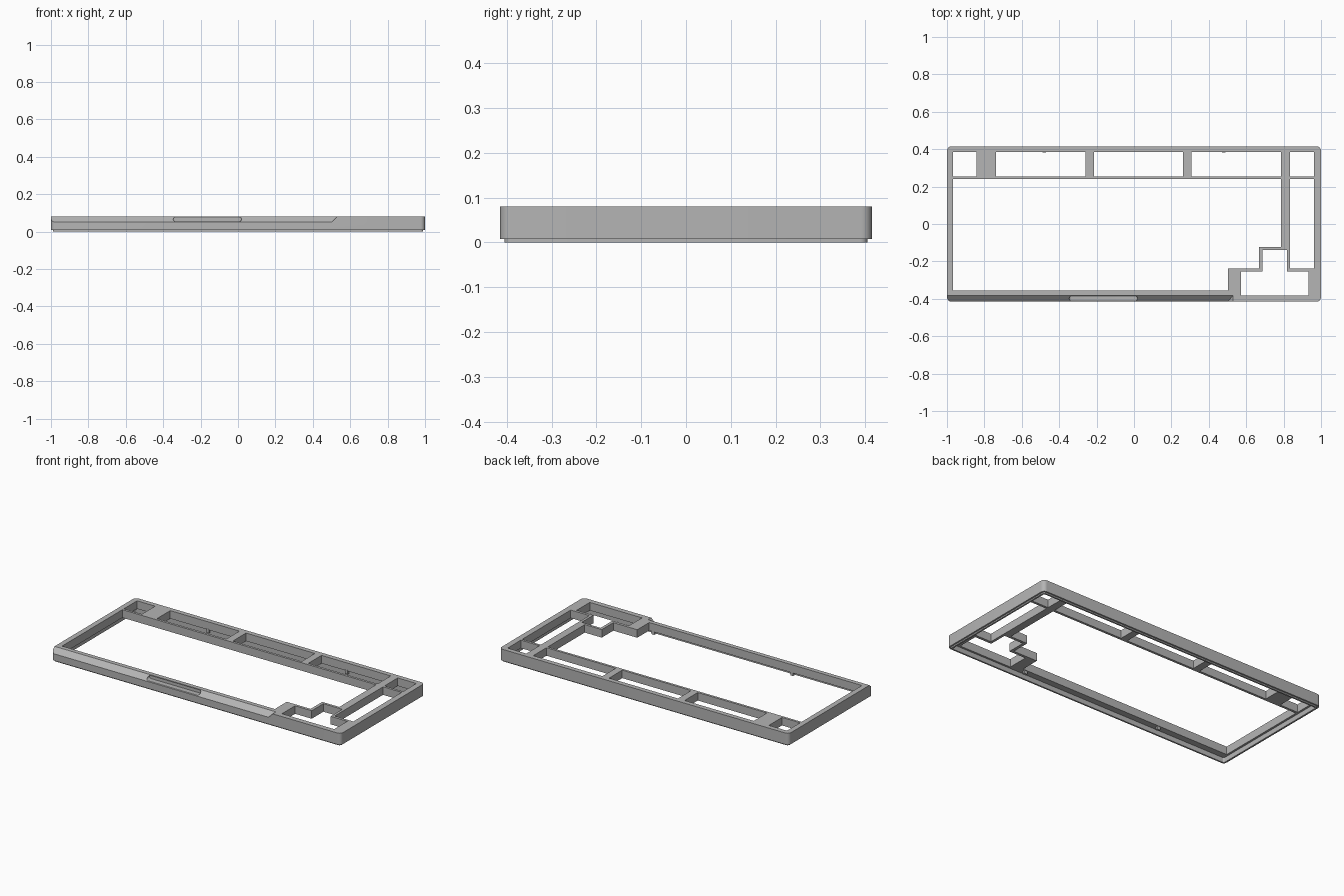
import bpy, bmesh, math

default = bpy.data.objects.get("Cube")
if default:
    bpy.data.objects.remove(default, do_unlink=True)

grey = bpy.data.materials.new("case_grey")
grey.use_nodes = True
colour = (0.46, 0.46, 0.46, 1)
grey.diffuse_color = colour
grey.node_tree.nodes["Principled BSDF"].inputs["Base Color"].default_value = colour

HX, HY = 1.0, 0.415            # half width and half depth
BASE, TOP, LEDGE = 0.008, 0.08, 0.03


def loft(name, lower, upper):
    """Closed solid between two matching loops of 3D points."""
    bm = bmesh.new()
    a = [bm.verts.new(p) for p in lower]
    b = [bm.verts.new(p) for p in upper]
    bm.faces.new(a[::-1])
    bm.faces.new(b)
    for i in range(len(a)):
        j = (i + 1) % len(a)
        bm.faces.new((a[i], a[j], b[j], b[i]))
    bmesh.ops.recalc_face_normals(bm, faces=bm.faces)
    mesh = bpy.data.meshes.new(name)
    bm.to_mesh(mesh)
    bm.free()
    mesh.materials.append(grey)
    ob = bpy.data.objects.new(name, mesh)
    bpy.context.collection.objects.link(ob)
    return ob


def prism(name, outline, z0, z1):
    return loft(name, [(x, y, z0) for x, y in outline], [(x, y, z1) for x, y in outline])


def rect(x0, x1, y0, y1):
    return [(x0, y0), (x1, y0), (x1, y1), (x0, y1)]


def rounded(inset, radius, steps=8):
    """Rounded rectangle, inset from the outer footprint."""
    points = []
    corners = [(1, 1), (-1, 1), (-1, -1), (1, -1)]
    for q, (sx, sy) in enumerate(corners):
        for i in range(steps + 1):
            t = math.pi / 2 * (q + i / steps)
            points.append((sx * (HX - inset - radius) + radius * math.cos(t),
                           sy * (HY - inset - radius) + radius * math.sin(t)))
    return points


def cut(target, cutter):
    mod = target.modifiers.new("cut", 'BOOLEAN')
    mod.operation = 'DIFFERENCE'
    mod.solver = 'EXACT'
    mod.object = cutter
    bpy.ops.object.select_all(action='DESELECT')
    bpy.context.view_layer.objects.active = target
    target.select_set(True)
    bpy.ops.object.modifier_apply(modifier=mod.name)
    bpy.data.objects.remove(cutter, do_unlink=True)


# Main frame and the narrow lip beneath it
frame = prism("case_frame", rounded(0, 0.024), BASE, TOP)
lip = prism("bottom_lip", rounded(0.01, 0.016), 0, BASE)

# Hollow underside, leaving a thin outer rim
cut(frame, prism("underside_cutter", rounded(0.02, 0.01), -0.1, LEDGE))
cut(lip, prism("lip_cutter", rounded(0.02, 0.01), -0.1, 0.1))

# Key openings
BACK, ROW, BAR = 0.385, 0.255, 0.24
openings = [rect(x0, x1, ROW, BACK) for x0, x1 in
            ((-0.967, -0.842), (-0.738, -0.26), (-0.214, 0.262),
             (0.307, 0.786), (0.834, 0.963))]
openings += [
    # main key field, stepped around the arrow keys
    [(-0.967, -0.355), (0.503, -0.355), (0.503, -0.237), (0.668, -0.237),
     (0.668, -0.123), (0.786, -0.123), (0.786, BAR), (-0.967, BAR)],
    # side column
    rect(0.834, 0.963, -0.237, BAR),
    # arrow keys
    [(0.572, -0.383), (0.933, -0.383), (0.933, -0.254), (0.818, -0.254),
     (0.818, -0.139), (0.687, -0.139), (0.687, -0.254), (0.572, -0.254)],
]
for outline in openings:
    cut(frame, prism("opening_cutter", outline, -0.1, 0.2))

# Sloped front edge, ending in a slanted step
slope = [(-0.36, 0.10), (-0.45, 0.02), (-0.45, 0.10)]
cut(frame, loft("slope_cutter", [(-1.1, y, z) for y, z in slope],
                [(0.45 + z, y, z) for y, z in slope]))

# Round-ended slot in the sloped edge
slot = []
r = 0.0115
for cx, start in ((0.007, -90), (-0.335, 90)):
    for i in range(9):
        t = math.radians(start + 180 * i / 8)
        slot.append((cx + r * math.cos(t), 0.066 + r * math.sin(t)))
cut(frame, loft("slot_cutter", [(x, -0.5, z) for x, z in slot],
                [(x, -0.378, z) for x, z in slot]))

# Small locating tabs under the front and back ledges
for sx in (-0.48, 0.48):
    for side, y in (("front", -0.365), ("back", 0.39)):
        prism(side + "_tab", rect(sx - 0.01, sx + 0.01, y - 0.007, y + 0.007), 0.01, LEDGE + 0.005)

for ob in (frame, lip):
    bpy.ops.object.select_all(action='DESELECT')
    bpy.context.view_layer.objects.active = ob
    ob.select_set(True)
    bpy.ops.object.shade_smooth_by_angle(angle=math.radians(25))
